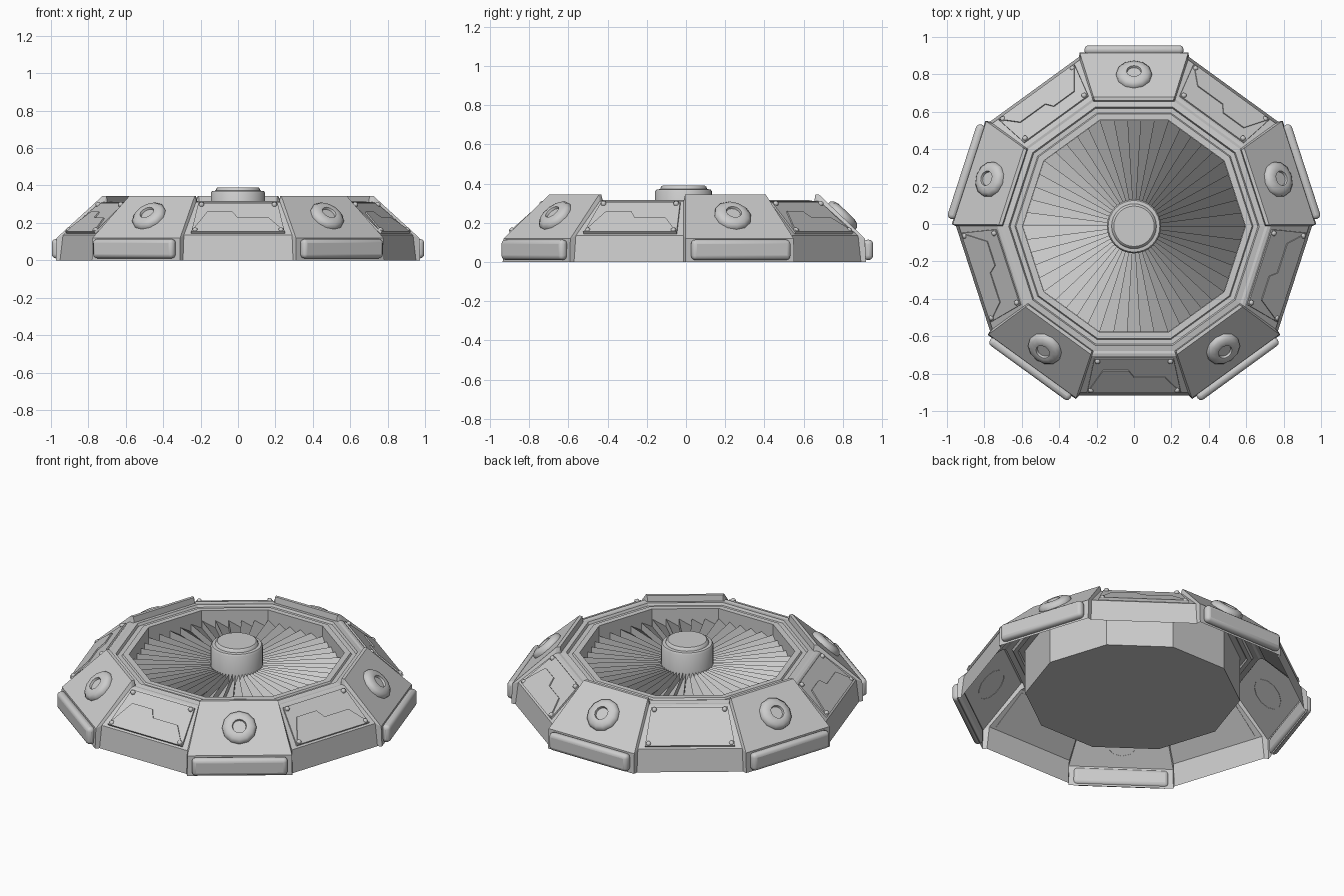
import bpy, bmesh, math
from mathutils import Matrix, Vector

cube = bpy.data.objects.get("Cube")
if cube:
    bpy.data.objects.remove(cube, do_unlink=True)

grey = bpy.data.materials.new("light grey")
grey.use_nodes = True
COLOUR = (0.6, 0.6, 0.6, 1)
grey.diffuse_color = COLOUR
grey.node_tree.nodes["Principled BSDF"].inputs["Base Color"].default_value = COLOUR

CENTRE = Matrix.Translation((0, -0.012, 0))
TAN = math.tan(math.radians(18))
COVERS = [18 + 72 * k for k in range(5)]
PANELS = [54 + 72 * k for k in range(5)]


def sector(deg):
    """Frame with x pointing outwards and y along the side."""
    return CENTRE @ Matrix.Rotation(math.radians(deg), 4, 'Z')


def slope_frame(deg, low, high, t):
    """Frame lying on a slope: x sideways, y up the slope, z outwards."""
    a, b = Vector((low[0], 0, low[1])), Vector((high[0], 0, high[1]))
    up = (b - a).normalized()
    side = Vector((0, 1, 0))
    m = Matrix((side, up, side.cross(up))).transposed().to_4x4()
    return sector(deg) @ Matrix.Translation(a.lerp(b, t)) @ m


def finish(name, bm, smooth=None, recalc=True):
    if recalc:
        bmesh.ops.recalc_face_normals(bm, faces=bm.faces)
    mesh = bpy.data.meshes.new(name)
    bm.to_mesh(mesh)
    bm.free()
    mesh.materials.append(grey)
    ob = bpy.data.objects.new(name, mesh)
    bpy.context.collection.objects.link(ob)
    if smooth:
        bpy.ops.object.select_all(action='DESELECT')
        ob.select_set(True)
        bpy.context.view_layer.objects.active = ob
        bpy.ops.object.shade_smooth_by_angle(angle=math.radians(smooth))
    return ob


def face(bm, pts):
    bm.faces.new([bm.verts.new(p) for p in pts])


def revolve(bm, profile, m, n):
    """Turn (radius, height) points around z; a zero radius closes the end."""
    rings = []
    for r, z in profile:
        count = n if r > 0 else 1
        rings.append([bm.verts.new(m @ Vector((r * math.cos(math.tau * i / n),
                      r * math.sin(math.tau * i / n), z))) for i in range(count)])
    for a, b in zip(rings, rings[1:]):
        for i in range(n):
            j = (i + 1) % n
            ring = [a[i], a[j], b[j], b[i]] if len(a) > 1 and len(b) > 1 else (
                [a[i], a[j], b[0]] if len(a) > 1 else [a[0], b[j], b[i]])
            bm.faces.new(ring)


def prism(bm, pts, z0, z1, m):
    low = [bm.verts.new(m @ Vector((x, y, z0))) for x, y in pts]
    top = [bm.verts.new(m @ Vector((x, y, z1))) for x, y in pts]
    bm.faces.new(top)
    bm.faces.new(low[::-1])
    for i in range(len(pts)):
        j = (i + 1) % len(pts)
        bm.faces.new((low[i], low[j], top[j], top[i]))


# Outer shell: five recessed sides alternate with five raised covers
cover = [(0.93, 0), (0.925, 0.12), (0.69, 0.345), (0.672, 0.345), (0.667, 0.31)]
panel = [(0.905, 0), (0.89, 0.135), (0.695, 0.308), (0.68, 0.312), (0.667, 0.31)]


def strip(bm, m, prof_a, ka, prof_b, kb):
    rows = [(m @ Vector((p[0], p[0] * ka, p[1])), m @ Vector((q[0], q[0] * kb, q[1])))
            for p, q in zip(prof_a, prof_b)]
    for (a, b), (c, d) in zip(rows, rows[1:]):
        face(bm, (a, b, d, c))


INSET = TAN - 0.012
bm = bmesh.new()
for deg in PANELS:
    strip(bm, sector(deg), panel, -TAN, panel, TAN)
bmesh.ops.remove_doubles(bm, verts=bm.verts, dist=0.0001)
finish("recessed_sides", bm, recalc=False)

bm = bmesh.new()
for deg in COVERS:
    m = sector(deg)
    strip(bm, m, cover, -INSET, cover, INSET)
    strip(bm, m, panel, -TAN, cover, -INSET)
    strip(bm, m, cover, INSET, panel, TAN)
bmesh.ops.remove_doubles(bm, verts=bm.verts, dist=0.0001)
finish("raised_covers", bm, recalc=False)

# Stepped rim and the drum below it
scale = 1 / math.cos(math.radians(18))
rim = [(0.667, 0.31), (0.637, 0.316), (0.63, 0.302), (0.606, 0.302), (0.6, 0.312),
       (0.567, 0.312), (0.567, 0.04), (0, 0.04)]
bm = bmesh.new()
revolve(bm, [(r * scale, z) for r, z in rim], CENTRE, 10)
finish("rim_and_drum", bm, recalc=False)

# Fan of overlapping blades
BLADES = 50


def spoke(i, z, r_in=0.12, apothem=0.566):
    ang = math.tau * i / BLADES
    off = (ang % math.radians(36)) - math.radians(18)
    out = apothem / math.cos(off)
    d = Vector((math.cos(ang), math.sin(ang), 0))
    return [CENTRE @ (d * r + Vector((0, 0, z))) for r in (r_in, out)]


bm = bmesh.new()
for i in range(BLADES):
    low, high, drop = spoke(i, 0.205), spoke(i + 1, 0.25), spoke(i + 1, 0.205)
    face(bm, (low[0], low[1], high[1], high[0]))
    face(bm, (high[0], high[1], drop[1], drop[0]))
finish("fan_blades", bm, recalc=False)

# Central hub
bm = bmesh.new()
revolve(bm, [(0.145, 0.19), (0.145, 0.36), (0.138, 0.37), (0.12, 0.372),
             (0.115, 0.385), (0.108, 0.39), (0, 0.39)], CENTRE, 32)
finish("hub", bm, 35)

# Round buttons on the covers
bm = bmesh.new()
for deg in COVERS:
    revolve(bm, [(0.096, -0.002), (0.095, 0.014), (0.08, 0.028), (0.056, 0.035),
                 (0.04, 0.033), (0.037, 0.02), (0, 0.02)],
            slope_frame(deg, cover[1], cover[2], 0.5), 12)
finish("buttons", bm, 50)

# Bumper pads at the foot of the covers
bm = bmesh.new()
for deg in COVERS:
    m = sector(deg) @ Matrix.Translation((0.942, 0, 0.062)) @ Matrix.Diagonal((0.05, 0.53, 0.104, 1))
    bmesh.ops.create_cube(bm, size=1, matrix=m)
pads = finish("bumper_pads", bm, 40)
bevel = pads.modifiers.new("rounding", 'BEVEL')
bevel.width = 0.022
bevel.segments = 3

# Access plates with a stepped seam, and their corner bolts
zigzag = [(-0.165, 0.04), (-0.03, 0.04), (0.0, -0.008), (0.165, -0.008)]
outline = [(-0.25, -0.118), (0.25, -0.118), (0.212, 0.118), (-0.212, 0.118)]
plates, lids, bolts = bmesh.new(), bmesh.new(), bmesh.new()
for deg in PANELS:
    m = slope_frame(deg, panel[1], panel[2], 0.5) @ Matrix.Diagonal((-1, 1, 1, 1))
    m = m @ Matrix.Diagonal((-1, 1, 1, 1))
    prism(plates, outline, -0.002, 0.009, m)
    prism(lids, [outline[0], outline[1]] + zigzag[::-1], 0.008, 0.016, m)
    for x, y in outline:
        spot = m @ Matrix.Translation((x * 0.92, y * 0.87, 0.008))
        revolve(bolts, [(0.014, 0), (0.013, 0.01), (0.008, 0.015), (0, 0.016)], spot, 10)
finish("access_plates", plates)
finish("plate_lids", lids)
finish("bolts", bolts, 50)
